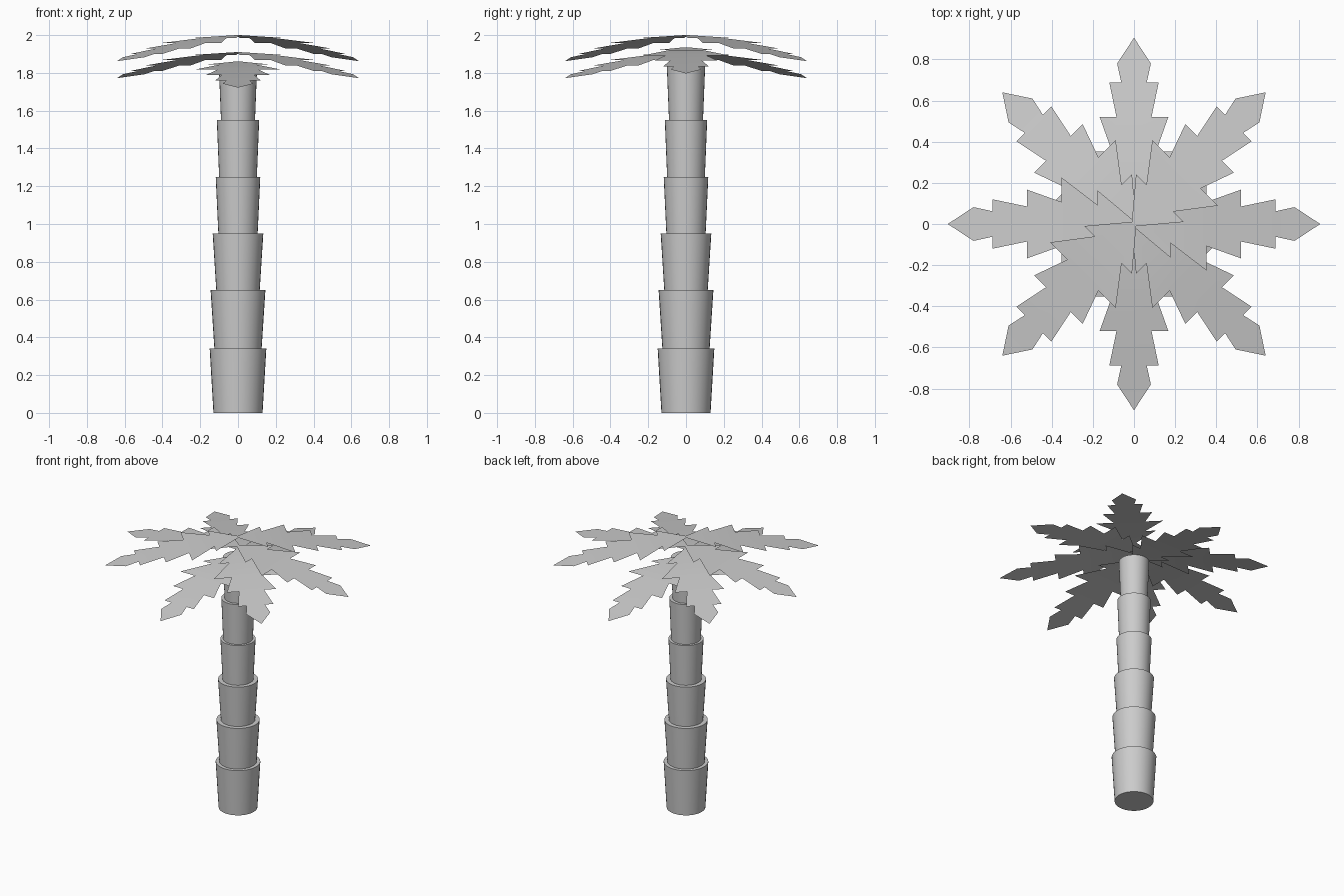
import bpy, bmesh
from math import radians
from mathutils import Matrix

if "Cube" in bpy.data.objects:
    bpy.data.objects.remove(bpy.data.objects["Cube"])

# Trunk: stacked cups flaring towards the top (z0, z1, bottom radius, top radius)
SEGMENTS = [(0.0, 0.34, 0.13, 0.15), (0.34, 0.65, 0.125, 0.145),
            (0.65, 0.95, 0.115, 0.134), (0.95, 1.25, 0.104, 0.118),
            (1.25, 1.55, 0.10, 0.112), (1.55, 1.85, 0.09, 0.102)]

# Frond stations: distance from the centre, droop, outer and inner half width
STATIONS = [(0.0, 0.0, 0.015, 0.015), (0.177, 0.015, 0.163, 0.092),
            (0.352, 0.042, 0.226, 0.107), (0.52, 0.07, 0.167, 0.085),
            (0.688, 0.10, 0.12, 0.062), (0.78, 0.117, 0.082, 0.082),
            (0.905, 0.138, 0.0, 0.0)]

# Opposite fronds share a level (angle, height)
LEVELS = [(45, 2.0), (0, 1.935), (135, 1.91), (90, 1.86)]


def finish(bm, name):
    mesh = bpy.data.meshes.new(name)
    bm.to_mesh(mesh)
    bm.free()
    ob = bpy.data.objects.new(name, mesh)
    bpy.context.collection.objects.link(ob)
    bpy.ops.object.select_all(action='DESELECT')
    ob.select_set(True)
    bpy.context.view_layer.objects.active = ob
    bpy.ops.object.shade_smooth_by_angle(angle=radians(30))
    return ob


def trunk_segment(i, z0, z1, r0, r1):
    bm = bmesh.new()
    bmesh.ops.create_cone(bm, cap_ends=True, segments=32, radius1=r0, radius2=r1,
                          depth=z1 - z0, matrix=Matrix.Translation((0, 0, (z0 + z1) / 2)))
    finish(bm, f"trunk_segment_{i}")


def frond(name, angle, height):
    # One-sided sawtooth leaf, flat across and drooping along its length
    bm = bmesh.new()
    rows = []
    for u, drop, outer, inner in STATIONS:
        widths = [-outer, -inner, inner, outer]
        if outer == inner:
            widths = [-outer, outer] if outer else [0]
        rows.append([bm.verts.new((u, w, -drop)) for w in widths])
    for a, b in zip(rows, rows[1:]):
        near = a[1:3] if len(a) == 4 else a
        bm.faces.new([near[0]] + b + [near[1]])
    ob = finish(bm, name)
    ob.location.z = height
    ob.rotation_euler.z = radians(angle)


for i, seg in enumerate(SEGMENTS, 1):
    trunk_segment(i, *seg)

for angle, height in LEVELS:
    for turn in (0, 180):
        frond(f"frond_{angle + turn}", angle + turn, height)
